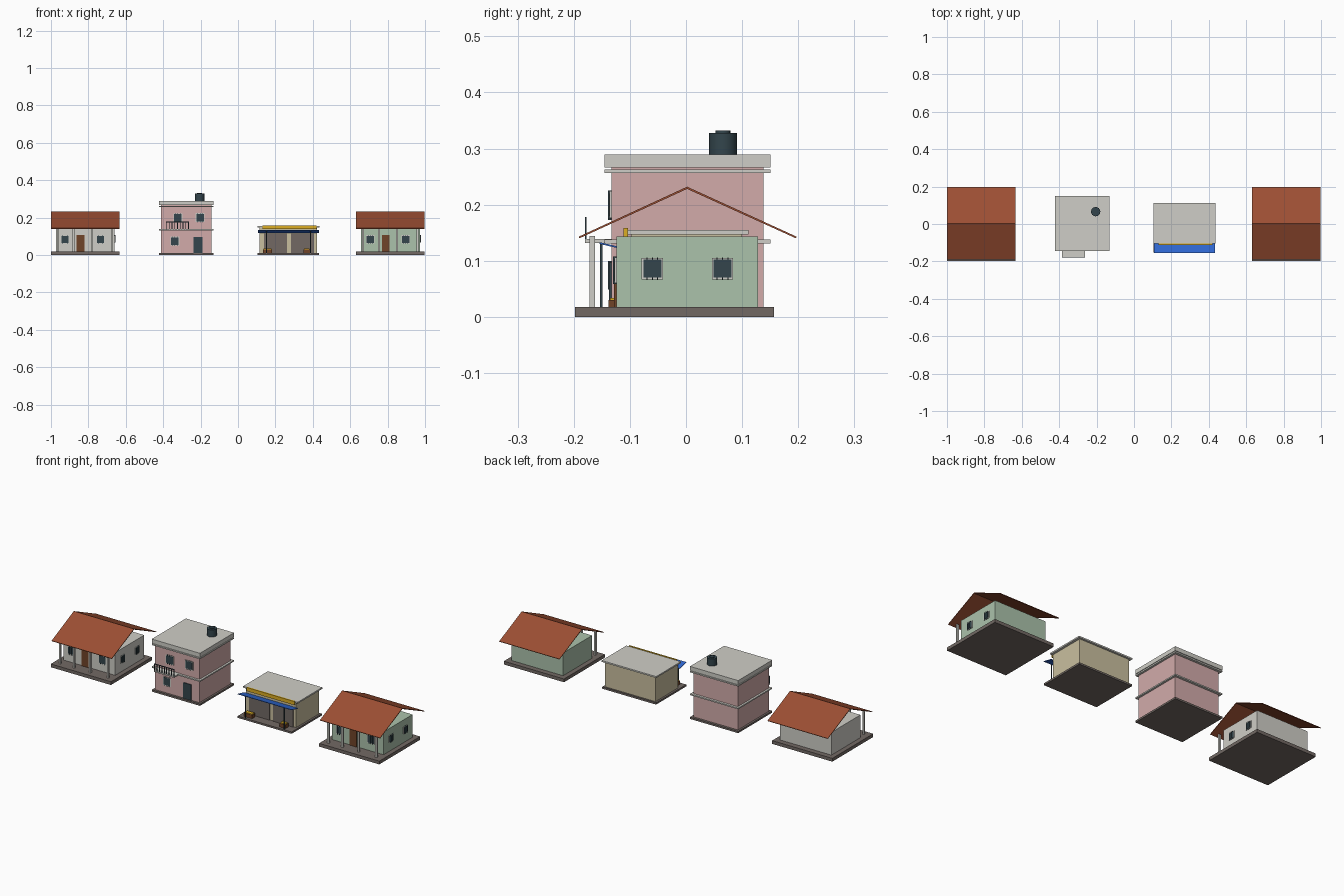
import bpy

if "Cube" in bpy.data.objects:
    bpy.data.objects.remove(bpy.data.objects["Cube"], do_unlink=True)


def material(name, hex_code):
    srgb = [int(hex_code[i:i + 2], 16) / 255 for i in (0, 2, 4)]
    lin = [c / 12.92 if c < 0.04045 else ((c + 0.055) / 1.055) ** 2.4 for c in srgb]
    m = bpy.data.materials.new(name)
    m.use_nodes = True
    m.diffuse_color = (*lin, 1)
    m.node_tree.nodes["Principled BSDF"].inputs["Base Color"].default_value = (*lin, 1)
    return m


ROOF = material("terracotta", "9c4f33")
TRIM = material("pale_grey", "cfcec7")
GREEN = material("sage_green", "abc2ab")
PINK = material("dusty_pink", "d2abaa")
BEIGE = material("beige", "c9bf9f")
STONE = material("stone_brown", "726964")
DARK = material("dark_slate", "33454c")
WOOD = material("wood_brown", "704428")
BLUE = material("blue", "2f68d2")
YELLOW = material("yellow", "dcae24")


def mesh_object(name, verts, faces, mat):
    mesh = bpy.data.meshes.new(name)
    mesh.from_pydata(verts, [], faces)
    mesh.materials.append(mat)
    obj = bpy.data.objects.new(name, mesh)
    bpy.context.collection.objects.link(obj)
    return obj


def box(name, xs, ys, zs, mat):
    """Box between pairs of x, y and z limits."""
    verts = [(x, y, z) for z in zs for x, y in
             ((xs[0], ys[0]), (xs[1], ys[0]), (xs[1], ys[1]), (xs[0], ys[1]))]
    faces = [(3, 2, 1, 0), (4, 5, 6, 7)] + [
        (i, (i + 1) % 4, (i + 1) % 4 + 4, i + 4) for i in range(4)]
    return mesh_object(name, verts, faces, mat)


def extrude_x(name, profile, xs, mat):
    """Closed (y, z) outline, counter-clockwise from +x, swept along x."""
    n = len(profile)
    verts = [(x, y, z) for x in xs for y, z in profile]
    faces = [tuple(reversed(range(n))), tuple(range(n, 2 * n))] + [
        (i, (i + 1) % n, (i + 1) % n + n, i + n) for i in range(n)]
    return mesh_object(name, verts, faces, mat)


def panel(name, side, centre, z, width, height, wall, depth, mat):
    """Thin plate on a wall that faces the front or the +x side."""
    span = (centre - width / 2, centre + width / 2)
    zs = (z - height / 2, z + height / 2)
    if side == "front":
        return box(name, span, (wall - depth, wall + 0.001), zs, mat)
    return box(name, (wall - 0.001, wall + depth), span, zs, mat)


def window(name, side, centre, z, size, wall):
    panel(name + "_frame", side, centre, z, size, size, wall, 0.003, TRIM)
    panel(name + "_glass", side, centre, z, size * 0.84, size * 0.84, wall, 0.004, DARK)
    for i in (-1, 0, 1):
        panel(name + "_bar", side, centre + i * size * 0.25, z,
              size * 0.05, size * 1.06, wall, 0.006, DARK)


def cylinder(name, radius, x, y, zs, mat, sides=16):
    bpy.ops.mesh.primitive_cylinder_add(
        vertices=sides, radius=radius, depth=zs[1] - zs[0],
        location=(x, y, (zs[0] + zs[1]) / 2))
    obj = bpy.context.object
    obj.name = name
    obj.data.materials.append(mat)
    bpy.ops.object.shade_smooth_by_angle()
    return obj


def house(name, cx, wall_mat):
    """Gabled cottage with a veranda along the front."""
    half, front = 0.157, -0.124
    ends = (cx - 0.183, cx + 0.183)
    box(name + "_plinth", ends, (-0.198, 0.157), (0, 0.018), STONE)
    box(name + "_walls", (cx - half, cx + half), (front, 0.128), (0.018, 0.143), wall_mat)
    extrude_x(name + "_roof", [(-0.19, 0.140), (0.002, 0.228), (0.196, 0.140),
                               (0.197, 0.143), (0.002, 0.232), (-0.191, 0.143)], ends, ROOF)
    for dx in (-0.147, -0.062, 0.036, 0.145):
        box(name + "_column", (cx + dx - 0.005, cx + dx + 0.005),
            (-0.172, -0.162), (0.018, 0.144), TRIM)
    panel(name + "_door", "front", cx - 0.025, 0.062, 0.042, 0.088, front, 0.004, WOOD)
    for dx in (-0.108, 0.082):
        window(name + "_front_window", "front", cx + dx, 0.083, 0.046, front)
    for y in (-0.06, 0.065):
        window(name + "_side_window", "side", y, 0.086, 0.038, cx + half)


house("white_house", -0.817, TRIM)
house("green_house", 0.815, GREEN)

# Two-storey flat-roofed building
slab_x, slab_y = (-0.423, -0.130), (-0.145, 0.151)
wall_front = -0.133
box("tower_plinth", slab_x, slab_y, (0, 0.010), STONE)
box("tower_walls", (-0.412, -0.141), (wall_front, 0.138), (0.010, 0.267), PINK)
for part, zs in (("floor_band", (0.131, 0.138)), ("cornice", (0.256, 0.263)),
                 ("roof_slab", (0.266, 0.289))):
    box("tower_" + part, slab_x, slab_y, zs, TRIM)
cylinder("water_tank", 0.025, -0.205, 0.066, (0.289, 0.328), DARK)
cylinder("tank_lid", 0.013, -0.205, 0.066, (0.328, 0.332), DARK)
panel("tower_door", "front", -0.214, 0.053, 0.048, 0.087, wall_front, 0.004, DARK)
for x, z in ((-0.321, 0.198), (-0.203, 0.200), (-0.337, 0.074)):
    window("tower_window", "front", x, z, 0.048, wall_front)

# Balcony with railing
bx = (-0.385, -0.262)
box("balcony_floor", bx, (-0.180, wall_front), (0.132, 0.139), TRIM)
box("balcony_rail", bx, (-0.180, -0.177), (0.174, 0.178), DARK)
for i in range(9):
    x = bx[0] + 0.002 + i * (bx[1] - bx[0] - 0.004) / 8
    box("balcony_bar", (x - 0.002, x + 0.002), (-0.180, -0.177), (0.139, 0.175), DARK)

# Small shop with awning
box("shop_plinth", (0.105, 0.433), (-0.153, 0.110), (0, 0.010), STONE)
box("shop_walls", (0.116, 0.422), (-0.098, 0.100), (0.010, 0.148), BEIGE)
box("shop_roof", (0.104, 0.435), (-0.104, 0.111), (0.147, 0.155), TRIM)
for x in (0.2, 0.345):
    panel("shop_shutter", "front", x, 0.062, 0.124, 0.104, -0.098, 0.004, STONE)
box("shop_sign", (0.13, 0.42), (-0.111, -0.103), (0.138, 0.158), YELLOW)
extrude_x("shop_awning", [(-0.154, 0.130), (-0.098, 0.117), (-0.098, 0.120),
                          (-0.154, 0.133)], (0.106, 0.433), BLUE)
for x in (0.152, 0.387):
    box("awning_post", (x - 0.002, x + 0.002), (-0.153, -0.149), (0.010, 0.131), DARK)
for x, w in ((0.158, 0.05), (0.368, 0.036)):
    xs = (x - w / 2, x + w / 2)
    box("crate", xs, (-0.138, -0.112), (0.010, 0.030), WOOD)
    box("crate_goods", (xs[0] + 0.003, xs[1] - 0.003), (-0.135, -0.115), (0.030, 0.034), YELLOW)
